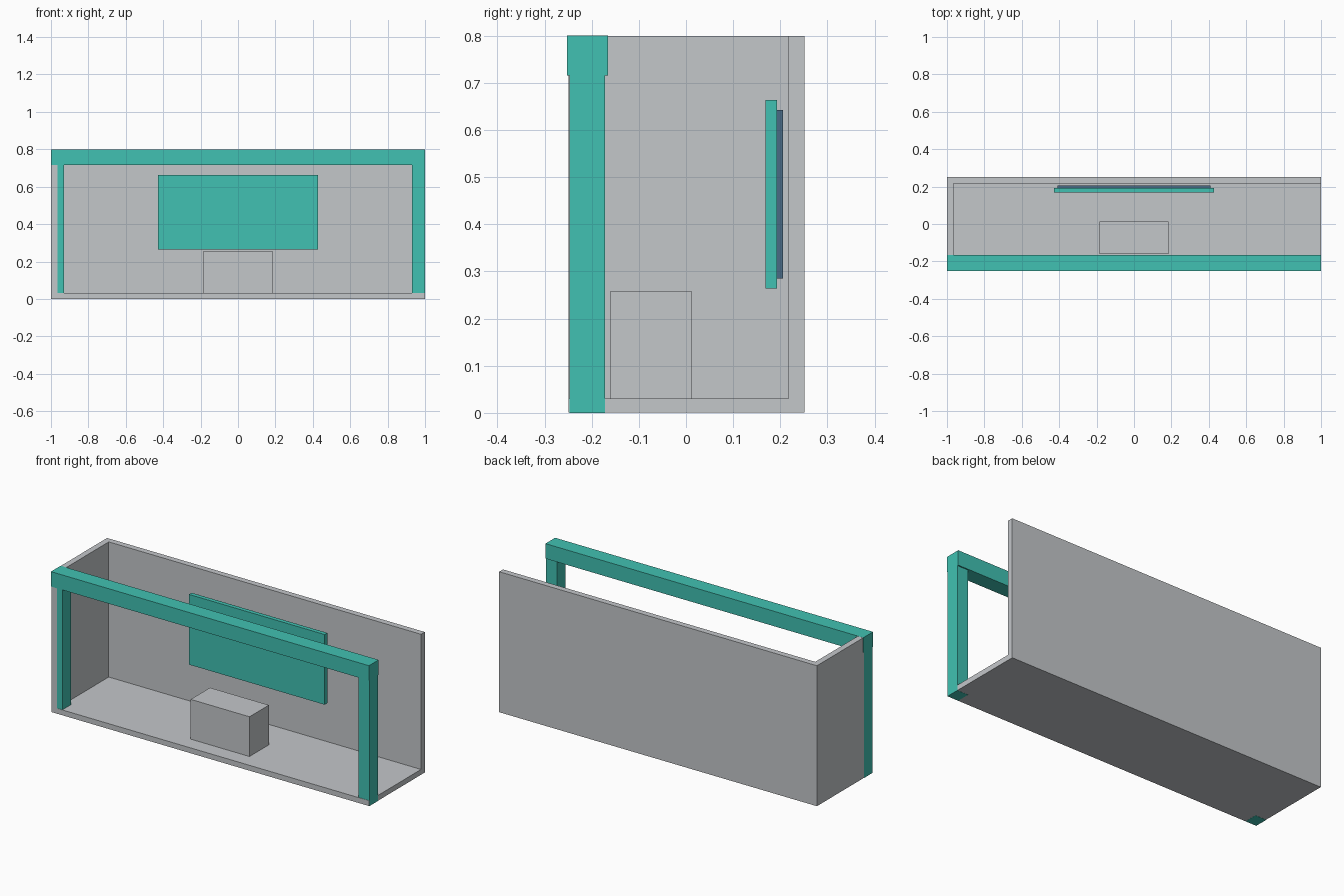
import bpy
import bmesh
from mathutils import Vector

if "Cube" in bpy.data.objects:
    bpy.data.objects.remove(bpy.data.objects["Cube"])


def material(name, rgb):
    """Flat material from an sRGB 0-255 colour."""
    mat = bpy.data.materials.new(name)
    lin = [((c / 255 + 0.055) / 1.055) ** 2.4 for c in rgb]
    mat.diffuse_color = (*lin, 1.0)
    mat.use_nodes = True
    mat.node_tree.nodes["Principled BSDF"].inputs["Base Color"].default_value = mat.diffuse_color
    return mat


GREY = material("light_grey", (196, 199, 202))
TEAL = material("teal", (65, 193, 178))
BLUE = material("slate_blue", (74, 107, 133))


def box(name, mat, x, y, z):
    """Box spanning the given (min, max) ranges."""
    bm = bmesh.new()
    bmesh.ops.create_cube(bm, size=1.0)
    lo, hi = Vector((x[0], y[0], z[0])), Vector((x[1], y[1], z[1]))
    for v in bm.verts:
        v.co = Vector(lo[i] + (v.co[i] + 0.5) * (hi[i] - lo[i]) for i in range(3))
    mesh = bpy.data.meshes.new(name)
    bm.to_mesh(mesh)
    bm.free()
    mesh.materials.append(mat)
    obj = bpy.data.objects.new(name, mesh)
    bpy.context.collection.objects.link(obj)
    return obj


# Booth shell: floor, back wall and left wall, open at front, right and top
shell = box("booth_shell", GREY, (-0.9993, 0.9993), (-0.249, 0.251), (0.0007, 0.7993))
cutter = box("shell_cutter", GREY, (-0.965, 1.2), (-0.5, 0.217), (0.031, 1.0))
cutter.hide_render = True
cut = shell.modifiers.new("hollow", "BOOLEAN")
cut.operation = "DIFFERENCE"
cut.solver = "EXACT"
cut.object = cutter
bpy.context.view_layer.objects.active = shell
bpy.ops.object.modifier_apply(modifier=cut.name)
bpy.data.objects.remove(cutter)

# Front frame: two corner posts and the header beam
for side, x in (("left", (-1.0, -0.931)), ("right", (0.931, 1.0))):
    box(side + "_post", TEAL, x, (-0.2475, -0.172), (0.0, 0.715))
box("header_beam", TEAL, (-1.0, 1.0), (-0.252, -0.165), (0.715, 0.8))

# Reception counter
box("counter", GREY, (-0.185, 0.185), (-0.161, 0.013), (0.031, 0.257))

# Display panel with its backing, just in front of the wall
box("display_panel", TEAL, (-0.427, 0.427), (0.169, 0.193), (0.264, 0.663))
box("panel_backing", BLUE, (-0.41, 0.41), (0.193, 0.206), (0.285, 0.642))
